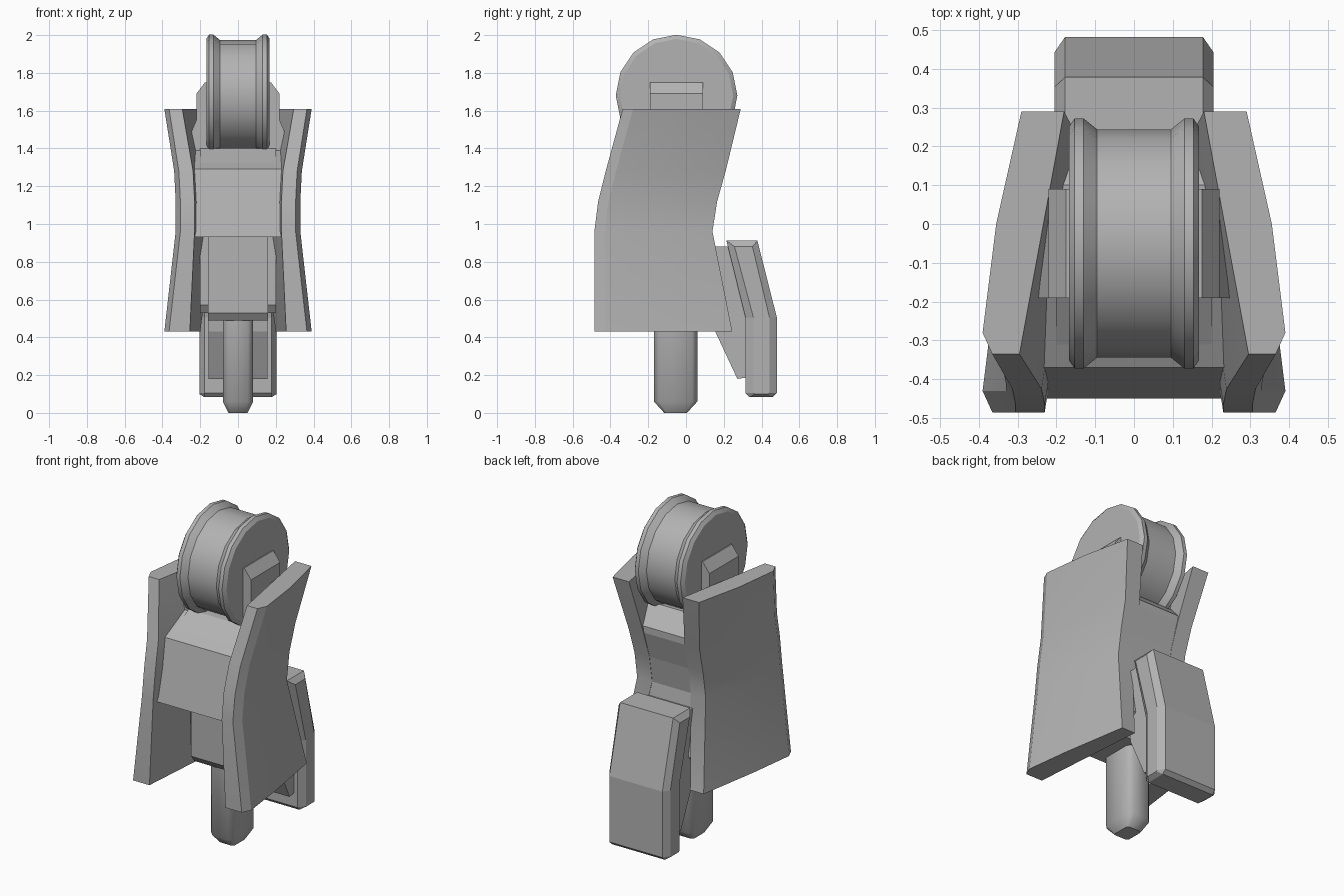
import bpy, bmesh, math
from mathutils import Vector

if "Cube" in bpy.data.objects:
    bpy.data.objects.remove(bpy.data.objects["Cube"], do_unlink=True)

grey = bpy.data.materials.new("plain grey")
grey.use_nodes = True
COLOUR = (0.45, 0.45, 0.45, 1)
grey.diffuse_color = COLOUR
grey.node_tree.nodes["Principled BSDF"].inputs["Base Color"].default_value = COLOUR


def loft(name, rings, caps=True, smooth=0):
    """Join equal-length rings of points into one skin."""
    bm = bmesh.new()
    loops = [[bm.verts.new(p) for p in ring] for ring in rings]
    n = len(loops[0])
    for a, b in zip(loops, loops[1:]):
        for i in range(n):
            j = (i + 1) % n
            bm.faces.new((a[i], a[j], b[j], b[i]))
    if caps:
        bm.faces.new(loops[0][::-1])
        bm.faces.new(loops[-1])
    bmesh.ops.recalc_face_normals(bm, faces=bm.faces)
    mesh = bpy.data.meshes.new(name)
    bm.to_mesh(mesh)
    bm.free()
    mesh.materials.append(grey)
    ob = bpy.data.objects.new(name, mesh)
    bpy.context.collection.objects.link(ob)
    if smooth:
        bpy.ops.object.select_all(action="DESELECT")
        ob.select_set(True)
        bpy.context.view_layer.objects.active = ob
        bpy.ops.object.shade_smooth_by_angle(angle=math.radians(smooth))
    return ob


def side_slab(name, profile, half):
    """Extrude a (y, z) profile across the width."""
    return loft(name, [[(x, y, z) for y, z in profile] for x in (-half, half)])


# Grooved wheel on a sideways axle
def wheel_ring(x, r):
    return [(x, -0.05 + r * math.cos(math.tau * i / 16), 1.68 + r * math.sin(math.tau * i / 16))
            for i in range(16)]


half_wheel = [(0.168, 0.30), (0.153, 0.322), (0.13, 0.322), (0.095, 0.294)]
wheel = [(-x, r) for x, r in half_wheel] + half_wheel[::-1]
loft("wheel", [wheel_ring(x, r) for x, r in wheel], smooth=28)

# Side plates: height, front y, back y, outer x, front and back thickness
levels = [(0.43, -0.485, 0.245, 0.39, 0.135, 0.19),
          (0.96, -0.485, 0.14, 0.33, 0.1, 0.2),
          (1.12, -0.465, 0.165, 0.33, 0.1, 0.2),
          (1.28, -0.425, 0.21, 0.338, 0.1, 0.2),
          (1.61, -0.335, 0.29, 0.39, 0.095, 0.21)]
for side, label in ((1, "left"), (-1, "right")):
    rings = []
    for z, front, back, out, thick, rear in levels:
        outline = [(out - thick, front), (out - 0.025, front), (out, front + 0.055),
                   (out - 0.035, front + 0.335), (out - 0.1, back), (out - rear, back)]
        rings.append([(side * x, y, z) for x, y in outline])
    loft(label + "_side_plate", rings, smooth=25)

    # Fork arm holding the axle
    arm = [(0.155, 1.75), (0.175, 1.75), (0.22, 1.69), (0.22, 1.55),
           (0.25, 1.48), (0.22, 1.27), (0.155, 1.27)]
    loft(label + "_fork_arm", [[(side * x, y, z) for x, z in arm] for y in (-0.19, 0.09)])

# Central body, front bar and front panel
side_slab("body", [(-0.17, 0.57), (-0.17, 0.93), (-0.37, 1.0), (-0.37, 1.285), (-0.19, 1.4),
                   (0.1, 1.42), (0.205, 1.32), (0.205, 1.28), (0.163, 1.12), (0.138, 0.96),
                   (0.2, 0.6), (0.12, 0.53), (-0.14, 0.53)], 0.2)
side_slab("front_bar", [(-0.45, 0.93), (-0.37, 1.29), (-0.19, 1.39), (0.0, 1.35), (0.0, 0.93)], 0.235)
side_slab("front_panel", [(-0.22, 0.53), (-0.22, 0.95), (0.1, 0.95), (0.1, 0.49), (-0.19, 0.49)], 0.16)

# Lower leg post with chamfered corners and tip
def post_ring(z, hx, hy, c):
    pts = [(hx - c, -hy), (hx, c - hy), (hx, hy - c), (hx - c, hy)]
    pts += [(-x, y) for x, y in pts[::-1]]
    return [(x, y - 0.055, z) for x, y in pts]


loft("leg_post", [post_ring(0, 0.05, 0.06, 0.012), post_ring(0.06, 0.08, 0.115, 0.027),
                  post_ring(0.56, 0.08, 0.115, 0.027)], smooth=46)

# Rear guard: bracket and bevelled plate
side_slab("rear_bracket", [(0.1, 0.88), (0.24, 0.88), (0.34, 0.5), (0.34, 0.19),
                           (0.272, 0.18), (0.155, 0.43)], 0.155)
outer = [(0.257, 0.88), (0.352, 0.88), (0.442, 0.505), (0.442, 0.105),
         (0.435, 0.1), (0.365, 0.1), (0.357, 0.105), (0.357, 0.505)]
full = [(0.214, 0.912), (0.378, 0.912), (0.481, 0.505), (0.481, 0.105),
        (0.458, 0.083), (0.336, 0.083), (0.315, 0.105), (0.315, 0.505)]
loft("rear_guard", [[(x, y, z) for y, z in prof] for x, prof in
                    ((-0.205, outer), (-0.178, full), (0.178, full), (0.205, outer))])
